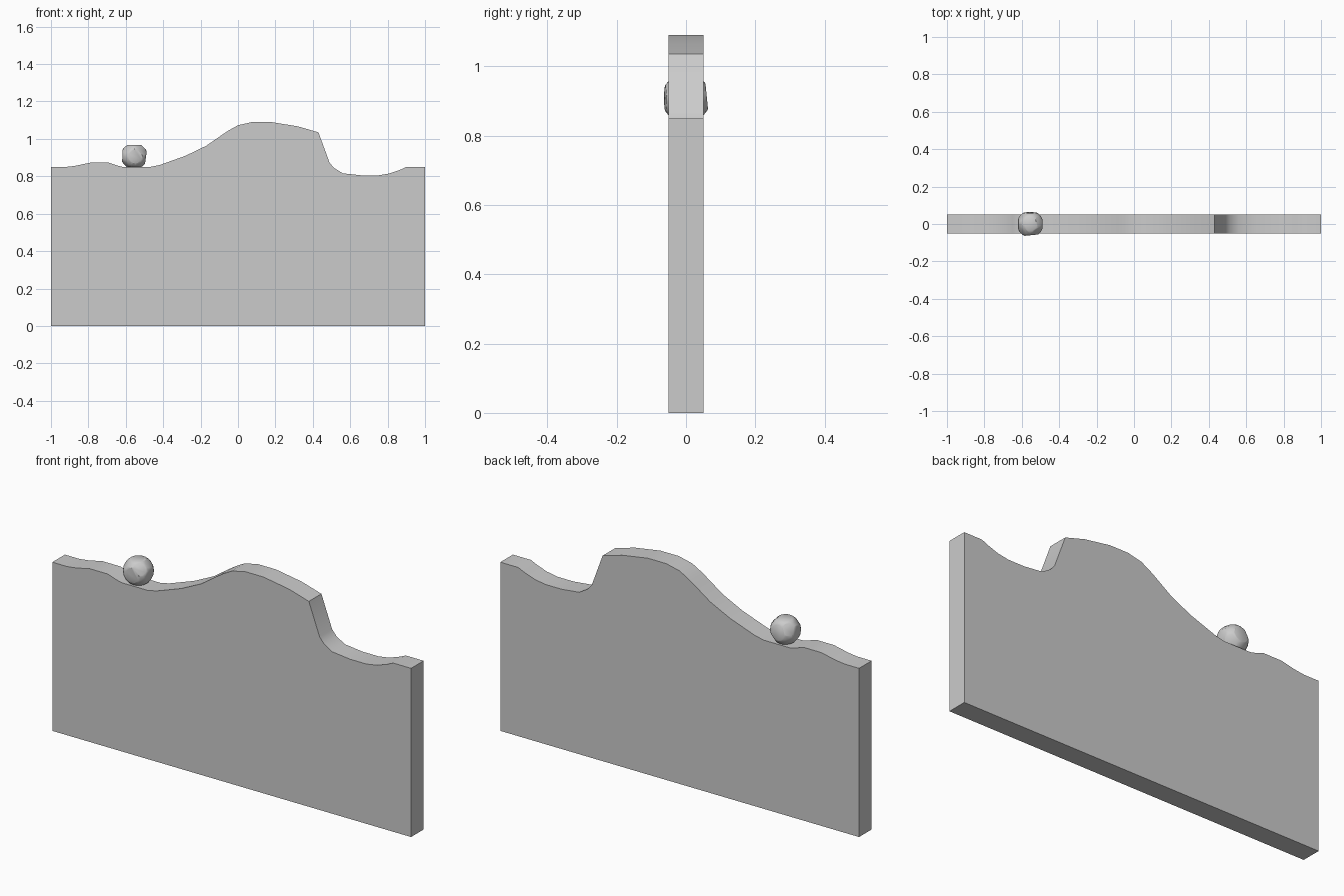
import bpy, bmesh
from mathutils import Vector

if "Cube" in bpy.data.objects:
    bpy.data.objects.remove(bpy.data.objects["Cube"])


def make_object(name, bm):
    bmesh.ops.recalc_face_normals(bm, faces=bm.faces)
    mesh = bpy.data.meshes.new(name)
    bm.to_mesh(mesh)
    bm.free()
    ob = bpy.data.objects.new(name, mesh)
    bpy.context.collection.objects.link(ob)
    return ob


def smooth(ob, angle):
    bpy.ops.object.select_all(action='DESELECT')
    ob.select_set(True)
    bpy.context.view_layer.objects.active = ob
    bpy.ops.object.shade_smooth_by_angle(angle=angle)


# Hill slab: terrain outline (x, z) extruded through its thickness
THICKNESS = 0.1
outline = [
    (-1, 0), (-1, 0.85), (-0.92, 0.85), (-0.87, 0.856), (-0.79, 0.873),
    (-0.69, 0.873), (-0.647, 0.858), (-0.615, 0.85), (-0.47, 0.85),
    (-0.42, 0.86), (-0.28, 0.91), (-0.17, 0.963), (-0.085, 1.022),
    (-0.05, 1.045), (0, 1.073), (0.075, 1.09), (0.177, 1.09),
    (0.32, 1.067), (0.43, 1.035), (0.49, 0.872), (0.513, 0.845),
    (0.56, 0.816), (0.66, 0.805), (0.75, 0.805), (0.81, 0.815),
    (0.867, 0.835), (0.9, 0.85), (1, 0.85), (1, 0),
]
bm = bmesh.new()
face = bm.faces.new([bm.verts.new((x, -THICKNESS / 2, z)) for x, z in outline])
ext = bmesh.ops.extrude_face_region(bm, geom=[face])
bmesh.ops.translate(bm, vec=(0, THICKNESS, 0),
                    verts=[v for v in ext["geom"] if isinstance(v, bmesh.types.BMVert)])
hill = make_object("hill_slab", bm)
smooth(hill, 0.5)

# Boulder: a sphere chipped flat by planes (normal, distance from centre)
chips = [
    ((0, 0, 1), 0.060), ((0, 0, -1), 0.058),
    ((1, 0, -0.15), 0.063), ((-1, 0, 0.05), 0.063),
    ((0, 1, 0.1), 0.060), ((0.1, -1, 0), 0.060),
    ((0.6, -0.7, 0.5), 0.064), ((-0.6, -0.5, 0.6), 0.065),
    ((0.6, 0.6, -0.5), 0.065), ((-0.7, 0.6, 0.4), 0.064),
    ((-0.7, -0.3, -0.7), 0.066), ((0.7, 0.2, 0.7), 0.066),
]
bm = bmesh.new()
bmesh.ops.create_icosphere(bm, subdivisions=3, radius=0.071)
for normal, dist in chips:
    n = Vector(normal).normalized()
    cut = bmesh.ops.bisect_plane(bm, geom=bm.verts[:] + bm.edges[:] + bm.faces[:],
                                 plane_co=n * dist, plane_no=n, clear_outer=True)
    rim = [e for e in cut["geom_cut"] if isinstance(e, bmesh.types.BMEdge)]
    bmesh.ops.holes_fill(bm, edges=rim)
bmesh.ops.remove_doubles(bm, verts=bm.verts, dist=0.002)
boulder = make_object("boulder", bm)
boulder.location = (-0.555, 0, 0.908)
smooth(boulder, 0.6)
